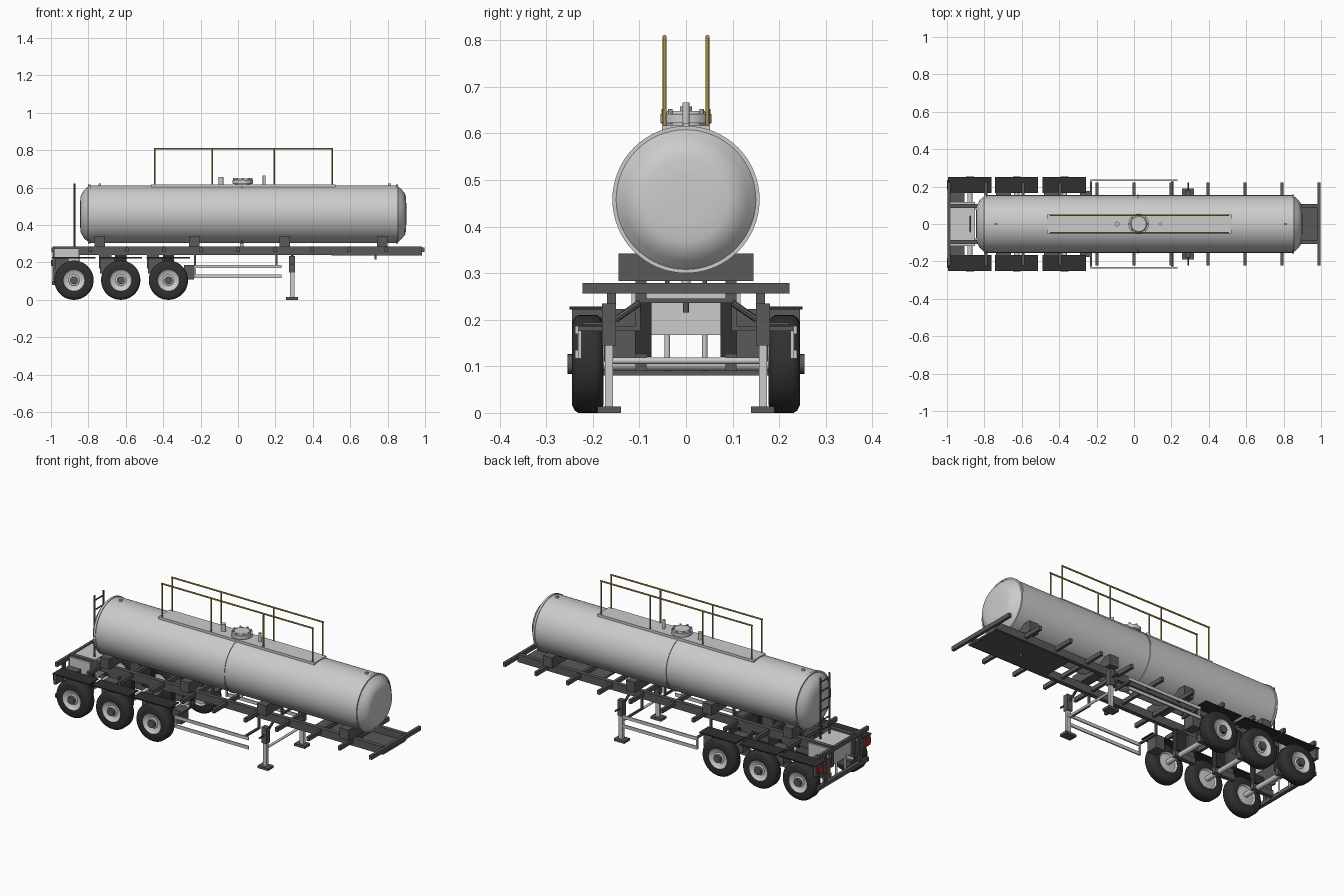
import bpy, bmesh, math
from mathutils import Vector, Matrix

if "Cube" in bpy.data.objects:
    bpy.data.objects.remove(bpy.data.objects["Cube"])


def material(name, rgb):
    m = bpy.data.materials.new(name)
    m.diffuse_color = (*rgb, 1)
    m.use_nodes = True
    m.node_tree.nodes["Principled BSDF"].inputs["Base Color"].default_value = m.diffuse_color
    return m


DARK = material("frame_dark", (0.1, 0.1, 0.1))
RUBBER = material("rubber", (0.03, 0.03, 0.03))
YELLOW = material("rail_yellow", (0.38, 0.29, 0.05))
RED = material("lamp_red", (0.5, 0.02, 0.02))


def finish(name, bm, mat=None, smooth=False):
    bmesh.ops.recalc_face_normals(bm, faces=bm.faces)
    me = bpy.data.meshes.new(name)
    bm.to_mesh(me)
    bm.free()
    ob = bpy.data.objects.new(name, me)
    bpy.context.collection.objects.link(ob)
    if mat:
        me.materials.append(mat)
    if smooth:
        bpy.ops.object.select_all(action='DESELECT')
        ob.select_set(True)
        bpy.context.view_layer.objects.active = ob
        bpy.ops.object.shade_smooth_by_angle(angle=math.radians(35))
    return ob


def box(name, x, y, z, mat=None):
    """Box from (min, max) pairs."""
    bm = bmesh.new()
    bmesh.ops.create_cube(bm, size=1)
    for v in bm.verts:
        v.co = Vector([(r[0] + r[1]) / 2 + c * (r[1] - r[0]) for r, c in zip((x, y, z), v.co)])
    return finish(name, bm, mat)


def both(name, x, y, z, mat=None):
    """Box and its mirror copy across y = 0."""
    box(name + "_left", x, y, z, mat)
    box(name + "_right", x, (-y[1], -y[0]), z, mat)


def rod(name, a, b, r, mat=None, n=12):
    a, b = Vector(a), Vector(b)
    d = b - a
    bm = bmesh.new()
    m = Matrix.Translation((a + b) / 2) @ d.to_track_quat('Z', 'Y').to_matrix().to_4x4()
    bmesh.ops.create_cone(bm, cap_ends=True, segments=n, radius1=r, radius2=r, depth=d.length, matrix=m)
    return finish(name, bm, mat, True)


def lathe(name, profile, axis, centre, mat=None, n=48):
    """Spin (offset, radius) points around an axis direction through centre."""
    bm = bmesh.new()
    vs = [bm.verts.new((r, 0, o)) for o, r in profile]
    es = [bm.edges.new(p) for p in zip(vs, vs[1:])]
    bmesh.ops.spin(bm, geom=vs + es, cent=(0, 0, 0), axis=(0, 0, 1), angle=2 * math.pi, steps=n)
    bmesh.ops.remove_doubles(bm, verts=bm.verts, dist=1e-5)
    m = Matrix.Translation(centre) @ Vector(axis).to_track_quat('Z', 'Y').to_matrix().to_4x4()
    bm.transform(m)
    return finish(name, bm, mat, True)


# Tank shell with dished ends, and weld bands
TZ = 0.458
lathe("tank_shell", [(-.845, 0), (-.845, .05), (-.842, .095), (-.825, .127), (-.795, .154), (.85, .154),
                     (.875, .132), (.892, .112), (.898, .09), (.9, .05), (.9, 0)], (1, 0, 0), (0, 0, TZ), n=64)
for i, (x, w) in enumerate(((-.795, .006), (.02, .004), (.85, .006))):
    lathe(f"tank_band_{i}", [(x - w, .15), (x - w, .158), (x + w, .158), (x + w, .15)],
          (1, 0, 0), (0, 0, TZ), n=64)

# Saddles, lifting lugs and drain
for i, x in enumerate((-.74, -.235, .25, .77)):
    box(f"saddle_{i}", (x - .028, x + .028), (-.145, .145), (.283, .342), DARK)
for i, x in enumerate((-.74, .81)):
    box(f"lifting_lug_{i}", (x - .007, x + .007), (-.006, .006), (.6, .622))
rod("drain_pipe", (.02, 0, .27), (.02, 0, .31), .01)

# Walkway and handrails
box("walkway", (-.465, .52), (-.052, .052), (.603, .617))
for s in (-1, 1):
    y = s * .046
    rod(f"handrail_{s}", (-.45, y, .807), (.507, y, .807), .0045, YELLOW)
    for i, x in enumerate((-.446, -.137, .193, .503)):
        rod(f"handrail_post_{s}_{i}", (x, y, .61), (x, y, .807), .004, YELLOW)

# Manhole with bolts, and top vents
lathe("manhole", [(.60, .042), (.622, .042), (.622, .055), (.642, .055), (.642, .045), (.648, .04), (.648, 0)],
      (0, 0, 1), (.025, 0, 0), n=32)
for i in range(8):
    a = math.tau * i / 8
    x, y = .025 + .048 * math.cos(a), .048 * math.sin(a)
    rod(f"manhole_bolt_{i}", (x, y, .62), (x, y, .652), .005, None, 8)
rod("vent_wide", (-.09, 0, .61), (-.09, 0, .658), .013, None, 16)
rod("vent_narrow", (.14, 0, .61), (.14, 0, .666), .008, None, 16)

# Chassis rails, cross bars, coupling plate and pin
both("chassis_rail", (-.99, .985), (.085, .108), (.24, .284), DARK)
for i in range(11):
    x = -.99 + .198 * i
    box(f"cross_bar_{i}", (x - .008, x + .008), (-.222, .222), (.256, .279), DARK)
box("coupling_plate", (.5, .985), (-.1, .1), (.236, .246), DARK)
rod("king_pin", (.735, 0, .215), (.735, 0, .24), .006, DARK)

# Rear box, ladder, bumper and lamps
box("rear_box", (-.98, -.85), (-.117, .117), (.167, .275))
for s in (-1, 1):
    rod(f"ladder_side_{s}", (-.875, s * .04, .27), (-.875, s * .04, .622), .005, DARK)
    rod(f"bumper_post_{s}", (-.975, s * .04, .09), (-.975, s * .04, .19), .006)
for i in range(6):
    z = .32 + i * .055
    rod(f"ladder_rung_{i}", (-.875, -.04, z), (-.875, .04, z), .004, DARK, 8)
box("rear_bumper", (-.995, -.975), (-.225, .225), (.08, .102), DARK)
both("bumper_hanger", (-.992, -.98), (.15, .17), (.09, .26), DARK)
both("lamp_plate", (-.992, -.975), (.165, .245), (.165, .225), DARK)
both("rear_lamp", (-1, -.99), (.185, .235), (.18, .212), RED)

# Axles, wheels, suspension and mudguards
tyre = [(-.033, .057), (-.034, .088), (-.028, .1), (-.02, .105),
        (.02, .105), (.028, .1), (.034, .088), (.033, .057)]
rim = [(-.034, 0), (-.026, .03), (-.026, .05), (-.034, .058),
       (.034, .058), (.026, .05), (.022, .03), (.026, .024), (.026, 0)]
for i, x in enumerate((-.877, -.627, -.372)):
    rod(f"axle_{i}", (x, -.2, .105), (x, .2, .105), .014, None, 16)
    for s in (-1, 1):
        c = (x, s * .211, .105)
        lathe(f"tyre_{i}_{s}", tyre, (0, s, 0), c, RUBBER)
        lathe(f"rim_{i}_{s}", rim, (0, s, 0), c, None, 32)
        rod(f"hub_{i}_{s}", (x, s * .22, .105), (x, s * .254, .105), .021, DARK, 20)
    both(f"suspension_hanger_{i}", (x - .115, x - .05), (.086, .108), (.167, .255), DARK)
    both(f"trailing_arm_{i}", (x - .1, x + .03), (.085, .108), (.09, .125), DARK)
    both(f"air_spring_{i}", (x - .03, x + .03), (.074, .108), (.12, .24), RUBBER)
    both(f"mudguard_{i}", (x - .117, x + .115), (.165, .25), (.222, .228), RUBBER)
    both(f"mudguard_bracket_{i}", (x - .11, x - .03), (.107, .176), (.14, .223), DARK)
both("side_locker", (-.29, -.235), (.108, .176), (.11, .185), DARK)

# Side guards
for j, z in enumerate((.117, .169)):
    both(f"side_guard_rail_{j}", (-.235, .232), (.231, .238), (z, z + .018))
both("side_guard_post", (-.235, -.225), (.224, .232), (.117, .187))
both("side_guard_arm", (-.235, -.225), (.1, .235), (.176, .187), DARK)
both("side_guard_front_arm", (.2, .21), (.1, .235), (.176, .187), DARK)
both("side_guard_hanger", (-.235, -.225), (.098, .108), (.176, .25), DARK)
both("side_guard_front_hanger", (.2, .21), (.098, .108), (.176, .25), DARK)

# Landing legs with braces
both("landing_leg", (.278, .302), (.157, .174), (.01, .16))
both("landing_leg_sleeve", (.274, .306), (.15, .18), (.145, .235), DARK)
both("landing_foot", (.256, .322), (.14, .19), (0, .014), DARK)
rod("landing_cross_shaft", (.29, -.16, .112), (.29, .16, .112), .007)
for s in (-1, 1):
    rod(f"leg_brace_{s}", (.29, s * .152, .2), (.29, s * .1, .236), .007, DARK, 8)
rod("crank_handle", (.29, -.18, .19), (.29, -.222, .19), .005, DARK, 8)
rod("crank_handle_far", (.29, .18, .19), (.29, .222, .19), .005, DARK, 8)
